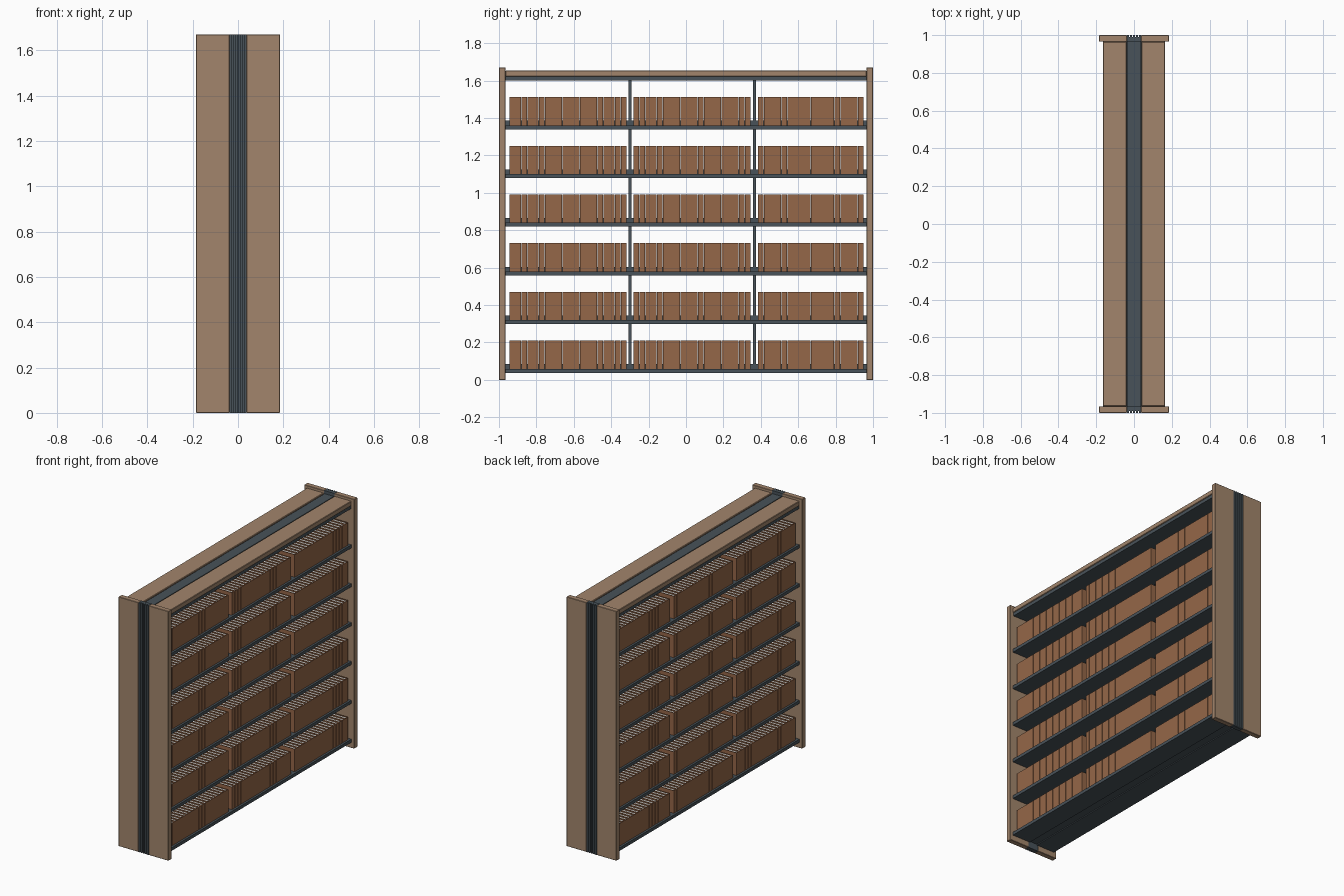
import bpy, bmesh

if "Cube" in bpy.data.objects:
    bpy.data.objects.remove(bpy.data.objects["Cube"])


def material(name, rgb):
    m = bpy.data.materials.new(name)
    m.diffuse_color = (*rgb, 1)
    m.use_nodes = True
    m.node_tree.nodes["Principled BSDF"].inputs["Base Color"].default_value = m.diffuse_color
    return m


WOOD = material("light wood", (0.36, 0.235, 0.15))
METAL = material("dark metal", (0.065, 0.085, 0.10))
COVER = material("brown cover", (0.30, 0.135, 0.065))
PAGE = material("white paper", (0.80, 0.78, 0.74))


def boxes(name, parts, mats, bevel=0.0):
    """One object from boxes given as (x0, x1, y0, y1, z0, z1, material index)."""
    bm = bmesh.new()
    for x0, x1, y0, y1, z0, z1, mi in parts:
        r = bmesh.ops.create_cube(bm, size=1)
        for v in r["verts"]:
            v.co = ((x0 + x1) / 2 + v.co.x * (x1 - x0),
                    (y0 + y1) / 2 + v.co.y * (y1 - y0),
                    (z0 + z1) / 2 + v.co.z * (z1 - z0))
        for f in {f for v in r["verts"] for f in v.link_faces}:
            f.material_index = mi
    me = bpy.data.meshes.new(name)
    bm.to_mesh(me)
    bm.free()
    for m in mats:
        me.materials.append(m)
    ob = bpy.data.objects.new(name, me)
    bpy.context.collection.objects.link(ob)
    if bevel:
        b = ob.modifiers.new("bevel", "BEVEL")
        b.width = bevel
        b.segments = 1
    return ob


def span(a, b, s):
    """Range a..b mirrored to side s."""
    return (a, b) if s > 0 else (-b, -a)


SIDES = (-1, 1)
H = 1.67

# End panels: two wooden boards with a ribbed dark strip between them
for s, name in zip(SIDES, ("front", "back")):
    boxes(name + "_end_boards",
          [(*span(0.038, 0.185, k), *span(0.965, 1.0, s), 0, H, 0) for k in SIDES],
          [WOOD], 0.002)
    strip = [(-0.038, 0.038, *span(0.966, 0.989, s), 0, H, 0)]
    for i in range(5):
        c = -0.032 + i * 0.016
        strip.append((c - 0.005, c + 0.005, *span(0.985, 1.0, s), 0, H, 0))
    boxes(name + "_end_strip", strip, [METAL])

# Top: wooden boards over a dark tray, with a dark centre strip
boxes("top_boards", [(*span(0.04, 0.165, k), -0.965, 0.965, 1.622, 1.654, 0)
                     for k in SIDES], [WOOD], 0.003)
boxes("top_tray", [(-0.16, 0.16, -0.965, 0.965, 1.60, 1.622, 0)], [METAL])
boxes("top_strip", [(-0.034, 0.034, -0.965, 0.965, 1.615, 1.65, 0)], [METAL])

# Shelves, centre rails and uprights
LEVELS = [0.038 + 0.2604 * i for i in range(6)]
shelves, rails = [], []
for z in LEVELS:
    for k in SIDES:
        shelves.append((*span(0.028, 0.165, k), -0.965, 0.965, z, z + 0.021, 0))
    rails.append((-0.028, 0.028, -0.965, 0.965, z + 0.006, z + 0.046, 0))
boxes("shelves", shelves, [METAL])
boxes("shelf_rails", rails, [METAL])
boxes("uprights", [(-0.025, 0.025, y - 0.008, y + 0.008, 0.05, 1.6, 0)
                   for y in (-0.3, 0.366)], [METAL])

# Books: two boards, a spine and a recessed page block each
N = 20
books = []
for z in LEVELS:
    z0, z1 = z + 0.021, z + 0.172
    for a, b in ((-0.943, -0.318), (-0.281, 0.345), (0.384, 0.950)):
        n = round(N * (b - a) / 0.625)
        w = (b - a) / n
        for i in range(n):
            y0, y1 = a + i * w + 0.0006, a + (i + 1) * w - 0.0006
            t = 0.006
            for k in SIDES:
                books.append((*span(0.032, 0.146, k), y0, y0 + t, z0, z1, 0))
                books.append((*span(0.032, 0.146, k), y1 - t, y1, z0, z1, 0))
                books.append((*span(0.146, 0.151, k), y0, y1, z0, z1, 0))
                books.append((*span(0.035, 0.146, k), y0 + t, y1 - t, z0, z1 - 0.004, 1))
boxes("books", books, [COVER, PAGE])
